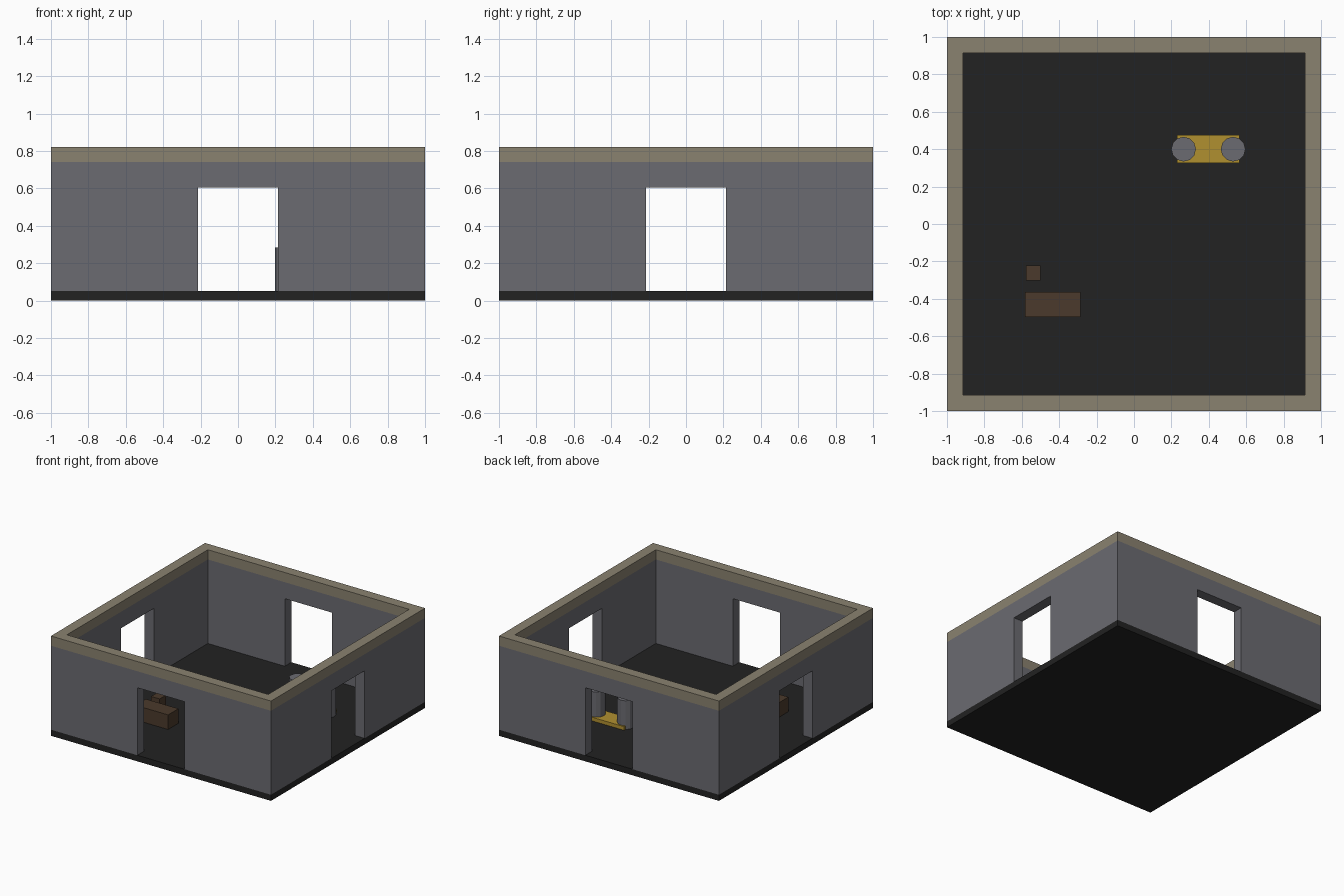
import bpy, bmesh, math
from mathutils import Matrix

if "Cube" in bpy.data.objects:
    bpy.data.objects.remove(bpy.data.objects["Cube"])


def material(name, rgb):
    m = bpy.data.materials.new(name)
    m.diffuse_color = (*rgb, 1)
    m.use_nodes = True
    m.node_tree.nodes["Principled BSDF"].inputs["Base Color"].default_value = m.diffuse_color
    return m


GREY = material("wall grey", (0.147, 0.147, 0.165))
TAN = material("trim tan", (0.254, 0.223, 0.162))
DARK = material("floor black", (0.016, 0.016, 0.016))
YELLOW = material("plate yellow", (0.434, 0.279, 0.030))
BROWN = material("wood brown", (0.070, 0.042, 0.025))


def finish(bm, name, mat):
    bmesh.ops.recalc_face_normals(bm, faces=bm.faces)
    me = bpy.data.meshes.new(name)
    bm.to_mesh(me)
    bm.free()
    me.materials.append(mat)
    ob = bpy.data.objects.new(name, me)
    bpy.context.collection.objects.link(ob)
    return ob


def box(name, mat, x, y, z):
    bm = bmesh.new()
    bmesh.ops.create_cube(bm, size=1)
    for v in bm.verts:
        v.co = [(a + b) / 2 + c * (b - a) for (a, b), c in zip((x, y, z), v.co)]
    return finish(bm, name, mat)


def wall_panel(name, mat, outline, thickness, turn):
    """Extrude an x/z outline inward from the front plane, then turn it about z."""
    bm = bmesh.new()
    face = bm.faces.new([bm.verts.new((x, -1, z)) for x, z in outline])
    new = bmesh.ops.extrude_face_region(bm, geom=[face])["geom"]
    bmesh.ops.translate(bm, vec=(0, thickness, 0),
                        verts=[g for g in new if isinstance(g, bmesh.types.BMVert)])
    bm.transform(Matrix.Rotation(turn, 4, "Z"))
    return finish(bm, name, mat)


FLOOR, WALL_TOP, TOP = 0.05, 0.74, 0.82
T = 0.085          # wall thickness
D, DH = 0.215, 0.605  # doorway half width and head height

# Floor slab
box("floor_slab", DARK, (-1, 1), (-1, 1), (0, FLOOR))

# Four walls with doorways, each capped by a tan band
wall = [(-1, FLOOR), (-D, FLOOR), (-D, DH), (D, DH), (D, FLOOR),
        (1 - T, FLOOR), (1 - T, WALL_TOP), (-1, WALL_TOP)]
band = [(-1, WALL_TOP), (1 - T, WALL_TOP), (1 - T, TOP), (-1, TOP)]
for i, side in enumerate(("front", "right", "back", "left")):
    wall_panel(side + "_wall", GREY, wall, T, i * math.pi / 2)
    wall_panel(side + "_trim", TAN, band, T, i * math.pi / 2)

# Yellow base plate with two upright tanks
box("tank_plate", YELLOW, (0.23, 0.565), (0.325, 0.475), (FLOOR, 0.08))
for side, x in (("left", 0.265), ("right", 0.53)):
    bm = bmesh.new()
    bmesh.ops.create_cone(bm, cap_ends=True, segments=12, radius1=0.066,
                          radius2=0.066, depth=0.285 - FLOOR,
                          matrix=Matrix.Translation((x, 0.40, (0.285 + FLOOR) / 2)))
    finish(bm, side + "_tank", GREY)

# Brown crates
box("long_crate", BROWN, (-0.583, -0.287), (-0.497, -0.363), (FLOOR, 0.17))
box("small_crate", BROWN, (-0.578, -0.50), (-0.303, -0.223), (FLOOR, 0.17))
